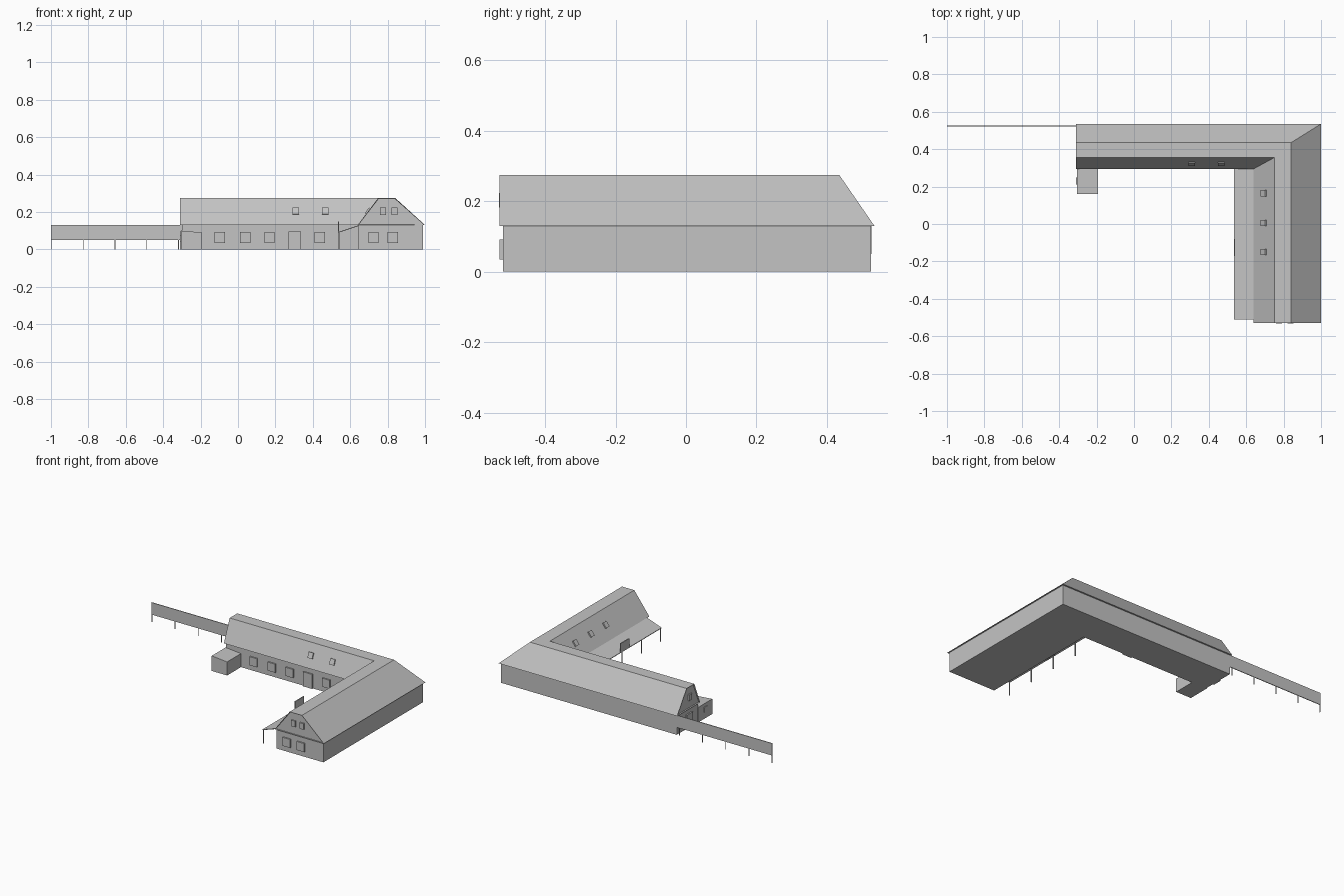
import bpy, bmesh
from mathutils import Vector, Matrix

if "Cube" in bpy.data.objects:
    bpy.data.objects.remove(bpy.data.objects["Cube"], do_unlink=True)

grey = bpy.data.materials.new("plain_grey")
grey.use_nodes = True
grey.diffuse_color = (0.55, 0.55, 0.55, 1)
grey.node_tree.nodes["Principled BSDF"].inputs["Base Color"].default_value = (0.55, 0.55, 0.55, 1)


def finish(bm, name):
    bmesh.ops.recalc_face_normals(bm, faces=bm.faces)
    mesh = bpy.data.meshes.new(name)
    bm.to_mesh(mesh)
    bm.free()
    mesh.materials.append(grey)
    obj = bpy.data.objects.new(name, mesh)
    bpy.context.collection.objects.link(obj)
    return obj


def prism(name, points, offset):
    """Flat outline pushed along an offset."""
    bm = bmesh.new()
    face = bm.faces.new([bm.verts.new(p) for p in points])
    moved = bmesh.ops.extrude_face_region(bm, geom=[face])["geom"]
    bmesh.ops.translate(bm, vec=offset, verts=[v for v in moved if isinstance(v, bmesh.types.BMVert)])
    # keep the starting cap so the solid is closed
    if not face.is_valid:
        bm.faces.new([v for v in bm.verts][:len(points)])
    return finish(bm, name)


def box(name, low, high):
    (x0, y0, z0), (x1, y1, z1) = low, high
    return prism(name, [(x0, y0, z0), (x1, y0, z0), (x1, y1, z0), (x0, y1, z0)], (0, 0, z1 - z0))


def plate(name, center, normal, width, height, thick=0.009):
    """Thin panel lying on a wall or roof slope, facing along the normal."""
    n = Vector(normal).normalized()
    up = (Vector((0, 0, 1)) - n * n.z).normalized()
    right = up.cross(n)
    frame = Matrix((right, n, up)).transposed().to_4x4()
    bm = bmesh.new()
    bmesh.ops.create_cube(bm, size=1)
    bm.transform(Matrix.Translation(Vector(center) + n * thick / 2) @ frame
                 @ Matrix.Diagonal((width, thick, height, 1)))
    return finish(bm, name)


# L-shaped walls
EAVE, RIDGE = 0.13, 0.275
prism("walls", [(-0.30, 0.305, 0), (0.645, 0.305, 0), (0.645, -0.52, 0),
                (0.99, -0.52, 0), (0.99, 0.525, 0), (-0.30, 0.525, 0)], (0, 0, EAVE))

# Flat-topped roof: four rails turning the corner, with recessed gables
bm = bmesh.new()
rails = []
for x, y, z in [(0.64, 0.295, EAVE), (0.75, 0.355, RIDGE), (0.84, 0.435, RIDGE), (1.0, 0.535, EAVE)]:
    rails.append([bm.verts.new(p) for p in ((-0.31, y, z), (x, y, z), (x, -0.53, z))])
for i in range(4):
    a, b = rails[i], rails[(i + 1) % 4]
    for k in range(2):
        bm.faces.new((a[k], a[k + 1], b[k + 1], b[k]))
gables = [bm.faces.new([r[k] for r in rails]) for k in (0, 2)]
bmesh.ops.recalc_face_normals(bm, faces=bm.faces)
bmesh.ops.inset_individual(bm, faces=gables, thickness=0.004, depth=-0.008)
finish(bm, "roof")

# Ground floor windows and courtyard door
SOUTH, WEST = (0, -1, 0), (-1, 0, 0)
for x in (-0.097, 0.038, 0.168, 0.437):
    plate("courtyard_window", (x, 0.305, 0.063), SOUTH, 0.055, 0.057)
plate("courtyard_door", (0.303, 0.305, 0.048), SOUTH, 0.065, 0.096)
for x in (0.725, 0.828):
    plate("front_window", (x, -0.52, 0.063), SOUTH, 0.055, 0.057)
plate("end_door", (-0.30, 0.40, 0.048), WEST, 0.06, 0.096)

# Gable windows
for x in (0.775, 0.837):
    plate("front_gable_window", (x, -0.522, 0.203), SOUTH, 0.03, 0.04)
plate("end_gable_window", (-0.302, 0.395, 0.203), WEST, 0.03, 0.04)

# Skylights lying on the courtyard slopes
for x in (0.308, 0.467):
    plate("skylight", (x, 0.326, 0.203), (0, -0.145, 0.06), 0.034, 0.038)
for y in (0.165, 0.005, -0.15):
    plate("skylight", (0.696, y, 0.203), (-0.145, 0, 0.11), 0.034, 0.038)

# Veranda roof with posts and an upright panel on its edge
prism("veranda_roof", [(0.535, -0.51, 0.092), (0.645, -0.51, 0.129),
                       (0.645, -0.51, 0.125), (0.535, -0.51, 0.088)], (0, 0.815, 0))
for y in (-0.505, -0.303, -0.10, 0.102):
    box("veranda_post", (0.537, y - 0.0025, 0), (0.542, y + 0.0025, 0.09))
box("veranda_panel", (0.535, -0.17, 0.088), (0.541, -0.08, 0.15))

# Small shed with a sloping top
prism("shed", [(-0.305, 0.16, 0), (-0.192, 0.16, 0), (-0.192, 0.16, 0.09), (-0.305, 0.16, 0.10)],
      (0, 0.15, 0))
plate("shed_window", (-0.305, 0.23, 0.06), WEST, 0.035, 0.035, 0.004)

# Long raised fence and its posts
box("fence_panel", (-1.0, 0.521, 0.05), (-0.30, 0.526, EAVE))
for i in range(5):
    x = -0.998 + i * 0.17
    box("fence_post", (x - 0.002, 0.5215, 0), (x + 0.002, 0.5255, 0.05))
